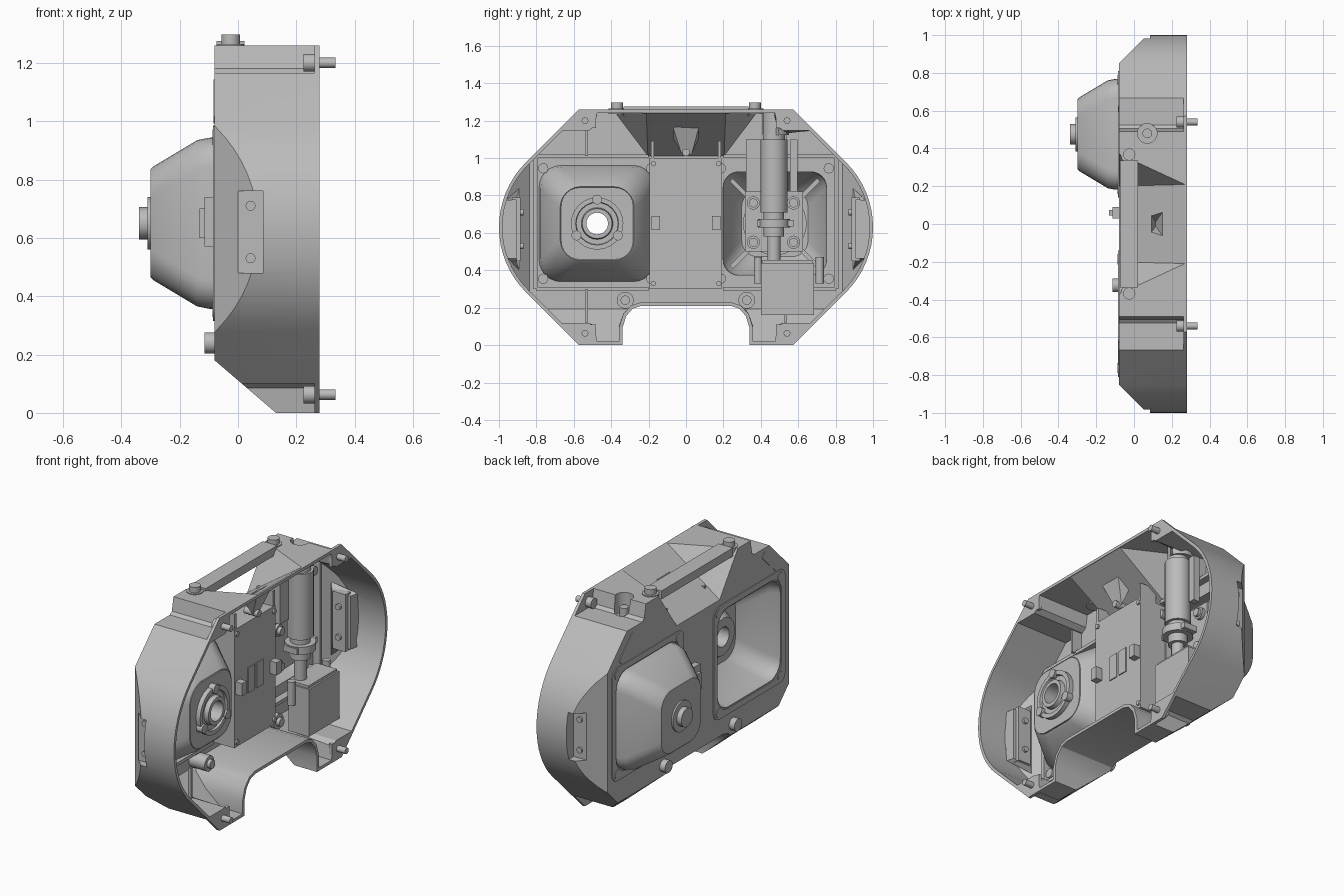
import bpy, bmesh, math
from mathutils import Vector, Matrix

cube = bpy.data.objects.get("Cube")
if cube:
    bpy.data.objects.remove(cube, do_unlink=True)

grey = bpy.data.materials.new("matte_grey")
grey.use_nodes = True
grey.diffuse_color = (0.5, 0.5, 0.5, 1)
grey.node_tree.nodes["Principled BSDF"].inputs["Base Color"].default_value = (0.5, 0.5, 0.5, 1)
parts = []


def finish(name, bm):
    bmesh.ops.remove_doubles(bm, verts=bm.verts, dist=1e-5)
    bmesh.ops.recalc_face_normals(bm, faces=bm.faces)
    me = bpy.data.meshes.new(name)
    bm.to_mesh(me)
    bm.free()
    me.materials.append(grey)
    ob = bpy.data.objects.new(name, me)
    bpy.context.collection.objects.link(ob)
    parts.append(ob)
    return ob


def box(name, x, y, z, tilt=0):
    """Box from three (low, high) ranges, tilted about x."""
    bm = bmesh.new()
    bmesh.ops.create_cube(bm, size=1)
    mid = Vector([(a + b) / 2 for a, b in (x, y, z)])
    size = [abs(b - a) for a, b in (x, y, z)]
    bm.transform(Matrix.Translation(mid) @ Matrix.Rotation(tilt, 4, 'X') @ Matrix.Diagonal((*size, 1)))
    return finish(name, bm)


def rod(name, start, end, r, sides=24):
    bm = bmesh.new()
    a, b = Vector(start), Vector(end)
    bmesh.ops.create_cone(bm, cap_ends=True, segments=sides, radius1=r, radius2=r, depth=(b - a).length)
    bm.transform(Matrix.Translation((a + b) / 2) @ (b - a).to_track_quat('Z', 'Y').to_matrix().to_4x4())
    return finish(name, bm)


def hull(name, pts):
    bm = bmesh.new()
    for p in pts:
        bm.verts.new(p)
    bmesh.ops.convex_hull(bm, input=bm.verts)
    return finish(name, bm)


def prism_mesh(pts, x0, x1):
    bm = bmesh.new()
    f = bm.faces.new([bm.verts.new((x0, y, z)) for y, z in pts])
    ext = bmesh.ops.extrude_face_region(bm, geom=[f], use_keep_orig=True)
    bmesh.ops.translate(bm, vec=(x1 - x0, 0, 0),
                        verts=[v for v in ext["geom"] if isinstance(v, bmesh.types.BMVert)])
    bmesh.ops.recalc_face_normals(bm, faces=bm.faces)
    return bm


def loft(name, cy, cz, sections, ring=False):
    """Loft of rounded squares (x, half size, corner radius) along x."""
    bm = bmesh.new()
    rows = []
    for x, h, r in sections:
        row = []
        for k in range(4):
            mid = math.pi / 4 + k * math.pi / 2
            oy, oz = [math.copysign(h - r, t) for t in (math.cos(mid), math.sin(mid))]
            for i in range(7):
                a = (k + i / 6) * math.pi / 2
                row.append(bm.verts.new((x, cy + oy + r * math.cos(a), cz + oz + r * math.sin(a))))
        rows.append(row)
    pairs = list(zip(rows, rows[1:])) + ([(rows[-1], rows[0])] if ring else [])
    for p, q in pairs:
        for i in range(len(p)):
            j = (i + 1) % len(p)
            bm.faces.new((p[i], p[j], q[j], q[i]))
    if not ring:
        bm.faces.new(rows[0])
        bm.faces.new(rows[-1])
    return finish(name, bm)


def bake(ob):
    dg = bpy.context.evaluated_depsgraph_get()
    me = bpy.data.meshes.new_from_object(ob.evaluated_get(dg))
    ob.modifiers.clear()
    ob.data = me


def combine(ob, other, op):
    m = ob.modifiers.new(op, 'BOOLEAN')
    m.object, m.operation, m.solver = other, op, 'EXACT'
    bake(ob)
    parts.remove(other)
    bpy.data.objects.remove(other, do_unlink=True)


# Housing outline: straight diagonals, round ends, stepped corners and a bottom notch
half = [(.49, 1.26), (.505, 1.18), (.525, 1.165), (.667, 1.165)]
for i in range(17):
    a = math.radians(45 - 90 * i / 16)
    half.append((.51 + .49 * math.cos(a), .63 + .49 * math.sin(a)))
half += [(.672, .1), (.525, .1), (.505, .085), (.49, 0), (.34, 0), (.34, .09), (.32, .155), (.285, .195), (.24, .21)]
bm = prism_mesh(half + [(-y, z) for y, z in reversed(half)], -.08, .28)
# Chamfers at both round ends and under the feet
for co, no in (((-.08, .85, 0), (-1, 1, 0)), ((-.08, -.85, 0), (-1, -1, 0)), ((-.08, 0, .18), (-.857, 0, -1))):
    cut = bmesh.ops.bisect_plane(bm, geom=bm.verts[:] + bm.edges[:] + bm.faces[:], plane_co=co,
                                 plane_no=Vector(no).normalized(), clear_outer=True)
    edges = [e for e in cut["geom_cut"] if isinstance(e, bmesh.types.BMEdge) and e.is_boundary]
    bmesh.ops.edgeloop_fill(bm, edges=edges)
shell = finish("housing_shell", bm)

# Hand grip hollow under the handle, with a pyramid pocket
combine(shell, hull("grip_cutter", [(x, s * y, z) for s in (-1, 1) for x, y, z in
                                    ((-.1, .2, 1.006), (-.1, .395, 1.28), (.299, .21, 1.28))]), 'DIFFERENCE')
combine(shell, hull("grip_pocket", [(x, s * y, z) for s in (-1, 1) for x, y, z in
                                    ((.06, .09, 1.24), (.17, .09, 1.24), (.115, .012, 1.07))]), 'DIFFERENCE')
# Sunken pan, raised pan, motor well and side pockets
PY, PZ = .475, .65
combine(shell, loft("pan_cutter", -PY, PZ, [(-.1, .295, .1), (-.07, .293, .1), (-.02, .285, .1),
                                            (.13, .195, .1), (.14, .185, .095)]), 'DIFFERENCE')
combine(shell, loft("raised_pan", PY, PZ, [(-.05, .295, .1), (-.1, .293, .1), (-.14, .285, .1),
                                           (-.29, .195, .1), (-.3, .185, .095)]), 'UNION')
combine(shell, rod("well_cutter", (.07, .48, 1.14), (.07, .48, 1.3), .052), 'DIFFERENCE')
for s in (-1, 1):
    combine(shell, box("side_cutter", (0, .085), (s * .925, s * 1.1), (.48, .76)), 'DIFFERENCE')

# Open the inner side and the sunken pan floor, then give the walls thickness
bm = bmesh.new()
bm.from_mesh(shell.data)
gone = [f for f in bm.faces if (f.normal.x > .99 and f.calc_center_median().x > .279)
        or (f.normal.x < -.99 and abs(f.calc_center_median().x - .14) < .002)]
bmesh.ops.delete(bm, geom=gone, context='FACES')
bm.to_mesh(shell.data)
bm.free()
wall = shell.modifiers.new("wall", 'SOLIDIFY')
wall.thickness, wall.offset, wall.use_even_offset = .018, -1, True
bake(shell)

# Sunken pan floor and stepped bearing hub with three lugs
loft("pan_floor", -PY, PZ, [(.139, .192, .098), (.139, .058, .058), (.155, .058, .058), (.155, .192, .098)], True)
loft("bearing_hub", -PY, PZ, [(x, r, r) for x, r in (
    (.09, .11), (.09, .058), (.195, .058), (.195, .08), (.168, .085), (.168, .112), (.182, .115), (.182, .14), (.14, .14))], True)
for k in range(3):
    a = math.radians(90 + 120 * k)
    y, z = -PY + .128 * math.cos(a), PZ + .128 * math.sin(a)
    rod("hub_lug", (.15, y, z), (.192, y, z), .026)

# Raised pan knob, inner hub and diagonal ribs
rod("knob_base", (-.31, PY, PZ), (-.27, PY, PZ), .09)
rod("knob", (-.34, PY, PZ), (-.25, PY, PZ), .055)
rod("inner_hub", (-.285, PY, PZ), (-.12, PY, PZ), .17, 32)
for t in (45, -45):
    box("pan_rib", (-.15, -.07), (PY - .33, PY + .33), (PZ - .012, PZ + .012), math.radians(t))

# Panel frames, corner screws and raised pads on the outer face
for s in (-1, 1):
    loft("panel_frame", s * PY, PZ, [(-.078, .335, .05), (-.085, .335, .05), (-.085, .3, .1), (-.078, .3, .1)], True)
    for u in (-1, 1):
        for v in (-1, 1):
            y, z = s * PY + u * .288, PZ + v * .295
            rod("panel_screw", (-.088, y, z), (-.03, y, z), .027, 16)
    box("diagonal_pad", (-.084, -.07), (s * .67 - .09, s * .67 + .09), (1.05, 1.085), -s * math.pi / 4)
    rod("lower_screw", (-.115, s * .325, .24), (-.07, s * .325, .24), .036)
    rod("lower_boss", (-.08, s * .325, .24), (.04, s * .325, .24), .045)
    rod("lower_boss_pin", (.04, s * .325, .24), (.06, s * .325, .24), .025)
    # Inner stiffening ribs
    for z in (.3, 1.01):
        box("cross_rib", (-.07, -.02), (s * .2, s * .8), (z - .01, z + .01))
    box("side_rib", (-.07, -.02), (s * .795, s * .815), (.3, 1.01))
    box("upper_rib", (-.07, 0), (s * .525, s * .54), (1.01, 1.15))
    box("foot_rib", (.05, .07), (s * .525, s * .54), (.12, .3))
    # Side brackets with their screws
    box("side_bracket", (0, .085), (s * .885, s * .93), (.45, .79))
    for z in (.53, .71):
        rod("bracket_screw", (.043, s * .87, z), (.043, s * .94, z), .017, 16)
    # Corner tabs and mounting bolts
    for tab, z in (([(.48, 1.26), (.572, 1.26), (.672, 1.16), (.48, 1.16)], 1.2),
                   ([(.48, 0), (.572, 0), (.675, .103), (.48, .11)], .063)):
        finish("corner_tab", prism_mesh([(s * p, q) for p, q in tab], .262, .28))
        rod("bolt_head", (.225, s * .54, z), (.262, s * .54, z), .03)
        rod("bolt_shaft", (.25, s * .54, z), (.335, s * .54, z), .018, 16)
    # Handle ends and screws
    rod("handle_end", (-.025, s * .368, 1.235), (-.025, s * .368, 1.265), .046)
    rod("handle_screw", (-.025, s * .368, 1.26), (-.025, s * .368, 1.297), .032)

# Carry handle
box("handle_bar", (-.073, .022), (-.335, .335), (1.225, 1.275))

# Centre cover with its window panels, blocks and fins
box("centre_cover", (-.07, .112), (-.195, .19), (.3, 1.0))
for y in (-.04, .04):
    box("window_panel", (.11, .118), (y - .03, y + .03), (.58, .73))
for s in (-1, 1):
    box("cover_block", (.11, .155), (s * .162 - .022, s * .162 + .022), (.615, .69))
    box("cover_fin", (.0, .11), (s * .18 - .008, s * .18 + .008), (.98, 1.09))
    for z in (.33, .97):
        rod("cover_screw", (.11, s * .175, z), (.122, s * .175, z), .014, 12)
rod("cover_top_pin", (.05, 0, 1.03), (.14, 0, 1.03), .02, 16)
box("outer_button", (-.115, -.07), (.03, .09), (.57, .74))
box("button_cap", (-.132, -.11), (.045, .075), (.6, .7))

# Motor, coupling and gearbox
MX, MY = .08, .47
rod("motor_body", (MX, MY, .71), (MX, MY, 1.1), .072, 32)
rod("motor_cap", (MX, MY, 1.1), (MX, MY, 1.13), .058, 32)
rod("motor_pin", (.07, .48, 1.13), (.07, .48, 1.2), .025)
rod("motor_nose", (MX, MY, .58), (MX, MY, .72), .055)
rod("drive_shaft", (MX, MY, .42), (MX, MY, .6), .035)
rod("motor_clamp", (MX, MY, .63), (MX, MY, .675), .085, 32)
box("clamp_tabs", (.03, .12), (.38, .575), (.635, .67))
box("gearbox", (.05, .185), (.4, .685), (.16, .44))
box("gearbox_lid", (.04, .175), (.41, .675), (.435, .455))
box("mount_plate", (-.02, .0), (.315, .625), (.5, .82))
for y in (.36, .575):
    for z in (.55, .76):
        rod("mount_post", (-.26, y, z), (.02, y, z), .035)
        rod("mount_screw", (.02, y, z), (.04, y, z), .024, 16)
box("cable_block", (-.02, .05), (.32, .4), (.82, 1.1))
box("guide_rail", (.03, .07), (.555, .595), (.82, 1.1))
for y in (.385, .715):
    rod("side_pin", (.08, y, .33), (.08, y, .47), .022, 16)

# Smooth round faces, keep edges sharp
bpy.ops.object.select_all(action='DESELECT')
for ob in parts:
    ob.select_set(True)
bpy.context.view_layer.objects.active = shell
bpy.ops.object.shade_smooth_by_angle(angle=math.radians(28))
